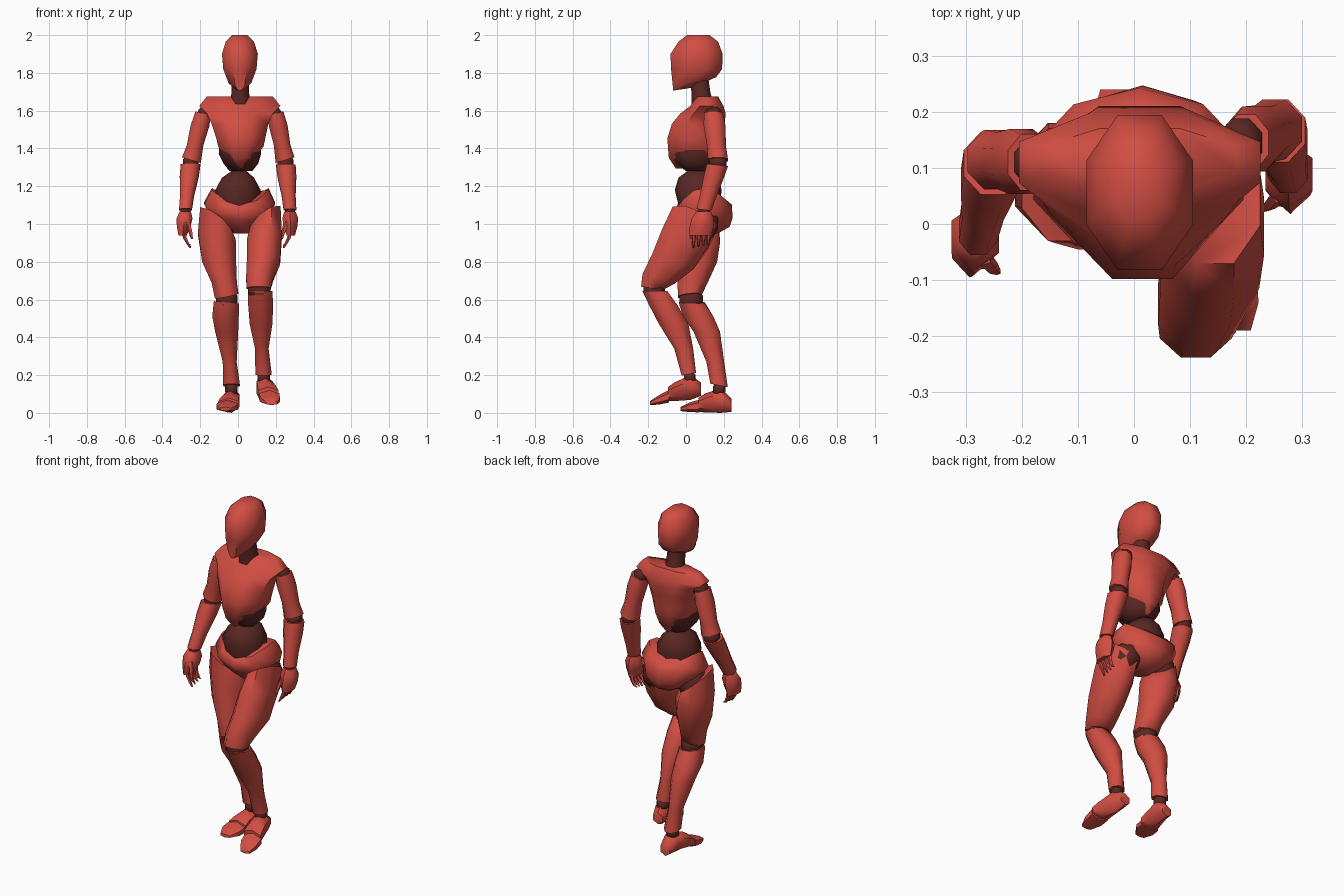
import bpy, bmesh
from math import cos, sin, pi, radians


def material(name, rgb):
    m = bpy.data.materials.new(name)
    m.diffuse_color = (*rgb, 1)
    return m


RED = material("red_shell", (0.64, 0.075, 0.055))
DARK = material("dark_joint", (0.10, 0.020, 0.016))


def loft(name, rings, n=8, mat=RED, axis="z"):
    """Ring: x, y, z, half width, half depth, y slope, x slope, saddle height."""
    bm = bmesh.new()
    loops = []
    for ring in rings:
        x, y, z, rx, ry, ty, tx, saddle = (tuple(ring) + (0, 0, 0))[:8]
        loop = []
        for k in range(n):
            a = (k + 0.5) * 2 * pi / n
            u, v = cos(a) / cos(pi / n), sin(a) / cos(pi / n)
            if axis == "z":
                lift = ty * ry * v + tx * rx * u + saddle * u * u
                p = (x + rx * u, y + ry * v, z + lift)
            else:
                p = (x + rx * u, y, z + ry * v)
            loop.append(bm.verts.new(p))
        loops.append(loop)
    for a, b in zip(loops, loops[1:]):
        for k in range(n):
            j = (k + 1) % n
            bm.faces.new((a[k], a[j], b[j], b[k]))
    bm.faces.new(loops[0])
    bm.faces.new(loops[-1])
    bmesh.ops.recalc_face_normals(bm, faces=bm.faces)
    mesh = bpy.data.meshes.new(name)
    bm.to_mesh(mesh)
    bm.free()
    mesh.materials.append(mat)
    ob = bpy.data.objects.new(name, mesh)
    bpy.context.collection.objects.link(ob)
    bpy.context.view_layer.objects.active = ob
    ob.select_set(True)
    bpy.ops.object.shade_smooth_by_angle(angle=radians(58))
    ob.select_set(False)
    return ob


def joint(name, x, y, z, rx, ry, rz):
    """Dark faceted ball between two shells."""
    loft(name, [(x, y, z + rz * h, rx * r, ry * r)
                for h, r in ((-1, .5), (-.4, .95), (.4, .95), (1, .5))], 8, DARK)


# head and neck
loft("head", [(.01, -.01, 1.715, .022, .058, .15), (.01, .045, 1.755, .06, .115, .2),
              (.01, .056, 1.82, .088, .135), (.01, .056, 1.90, .095, .138),
              (.01, .065, 1.965, .075, .105), (.01, .065, 2.0, .04, .06)])
loft("neck", [(.012, .09, 1.63, .06, .06), (.012, .08, 1.69, .047, .05),
              (.012, .07, 1.76, .045, .05)], 8, DARK)

# chest shell overhanging the shoulders, ending in a V over the dark ribs
loft("chest", [(.01, .115, 1.675, .175, .055), (.01, .11, 1.625, .215, .088),
               (.01, .09, 1.585, .175, .12), (.01, .065, 1.53, .15, .14),
               (.015, .05, 1.455, .13, .148), (.015, .05, 1.41, .12, .146),
               (.015, .047, 1.35, .075, .138), (.015, .05, 1.295, .012, .105)])
loft("ribs", [(.01, .05, 1.46, .11, .12), (.01, .045, 1.37, .112, .12),
              (.015, .05, 1.32, .092, .10), (.015, .055, 1.28, .06, .055)], 8, DARK)
loft("belly", [(.005, .07, 1.28, .04, .06), (.0, .065, 1.245, .085, .10),
               (.0, .065, 1.18, .12, .118), (.005, .07, 1.08, .10, .10)], 10, DARK)

# pelvis with raised hip sides and full seat
loft("pelvis", [(.012, .08, 1.115, .15, .115, .15, 0, .07),
                (.008, .09, 1.08, .187, .145, .15, 0, .03),
                (.015, .105, 1.025, .15, .135, .05),
                (.02, .11, .985, .10, .115), (.022, .10, .95, .045, .065)], 10)

# legs: bent forward on the right, straighter on the left
loft("left_thigh", [(-.12, .07, 1.025, .08, .10, -.3, -.65), (-.112, .075, .93, .10, .105, -.2, -.2),
                    (-.10, .065, .80, .09, .10), (-.073, .035, .69, .067, .08),
                    (-.06, .02, .62, .062, .062, .1, .2)])
loft("right_thigh", [(.145, .045, 1.025, .08, .115, -.4, .65), (.14, -.005, .92, .092, .12, -.4, .2),
                     (.135, -.07, .80, .088, .11, -.35), (.115, -.145, .71, .072, .085, -.3),
                     (.11, -.18, .66, .064, .058, -.15)])
loft("left_shin", [(-.062, .03, .585, .066, .068, 0, -.1), (-.066, .065, .51, .07, .08),
                   (-.06, .11, .43, .061, .07), (-.044, .155, .27, .037, .047),
                   (-.034, .175, .145, .044, .046, -.2)])
loft("right_shin", [(.118, -.165, .645, .064, .066), (.12, -.12, .57, .066, .075),
                    (.122, -.065, .47, .06, .078), (.126, -.012, .34, .036, .05),
                    (.135, .015, .205, .043, .038, .2)])
joint("left_knee", -.06, .028, .595, .06, .065, .06)
joint("right_knee", .112, -.168, .65, .062, .06, .05)
joint("left_ankle", -.035, .175, .125, .035, .035, .035)
joint("right_ankle", .137, .02, .185, .035, .033, .035)
joint("left_hip", -.11, .085, 1.0, .075, .09, .08)
joint("right_hip", .13, .085, 1.0, .075, .09, .08)

# feet, heel to toe
FOOT = ((.0, .03, .03), (.055, .042, .057), (.14, .05, .043), (.175, .055, .032))
for side, heel, path in (("left", .24, [(-.03, .04), (-.033, .066), (-.047, .052), (-.05, .042)]),
                         ("right", .08, [(.13, .125), (.14, .135), (.155, .112), (.16, .10)])):
    loft(side + "_foot", [(x, heel - d, z, rx, rz)
                          for (x, z), (d, rx, rz) in zip(path, FOOT)], 6, RED, "y")
loft("left_toes", [(-.055, .07, .036, .054, .029), (-.058, .02, .03, .057, .022),
                   (-.065, -.03, .02, .03, .009)], 6, RED, "y")
loft("right_toes", [(.165, -.09, .088, .054, .029), (.17, -.14, .07, .052, .022),
                    (.178, -.19, .052, .03, .010)], 6, RED, "y")

# arms: shoulder, elbow, wrist and palm positions for each side
ARMS = {"left": ((-.185, .11, 1.585), (-.25, .115, 1.325), (-.278, -.015, 1.075), (-.288, -.03, .985)),
        "right": ((.20, .145, 1.585), (.252, .17, 1.325), (.275, .095, 1.075), (.278, .082, .985))}


def between(a, b, t):
    return tuple(p + (q - p) * t for p, q in zip(a, b))


for side, (sh, el, wr, palm) in ARMS.items():
    s = -1 if side == "left" else 1
    slope = (el[1] - wr[1]) * -1.5
    loft(side + "_upper_arm", [(*between(sh, el, t), rx, ry, 0, tx * s) for t, rx, ry, tx in
                               ((0, .04, .05, .3), (.25, .05, .058, 0),
                                (.65, .044, .05, 0), (.95, .05, .053, .3))])
    loft(side + "_forearm", [(*between(el, wr, t), rx, ry, slope) for t, rx, ry in
                             ((.05, .052, .056), (.3, .05, .053), (.7, .037, .044), (1, .034, .04))])
    joint(side + "_shoulder", sh[0] - .01 * s, sh[1], sh[2], .04, .045, .035)
    joint(side + "_elbow", *el, .044, .047, .04)
    joint(side + "_wrist", *wr, .027, .03, .03)
    # palm, then four curled fingers and a thumb
    loft(side + "_palm", [(*between(wr, palm, t), rx, ry) for t, rx, ry in
                          ((.1, .03, .033), (.5, .042, .05), (1.0, .036, .055), (1.5, .022, .05))], 6)
    x, y, z = palm
    for i in range(4):
        fy = y - .038 + .026 * i
        loft(f"{side}_finger_{i + 1}", [
            (x, fy, z - .02, .009, .009), (x - .008 * s, fy - .003, z - .06, .009, .009),
            (x - .024 * s, fy - .004, z - .09, .007, .007),
            (x - .036 * s, fy - .004, z - .112 + .006 * i, .004, .004)], 5)
    loft(side + "_thumb", [(x - .02 * s, y - .03, z + .03, .012, .012),
                           (x - .035 * s, y - .047, z - .02, .010, .010),
                           (x - .045 * s, y - .055, z - .065, .005, .005)], 5)
